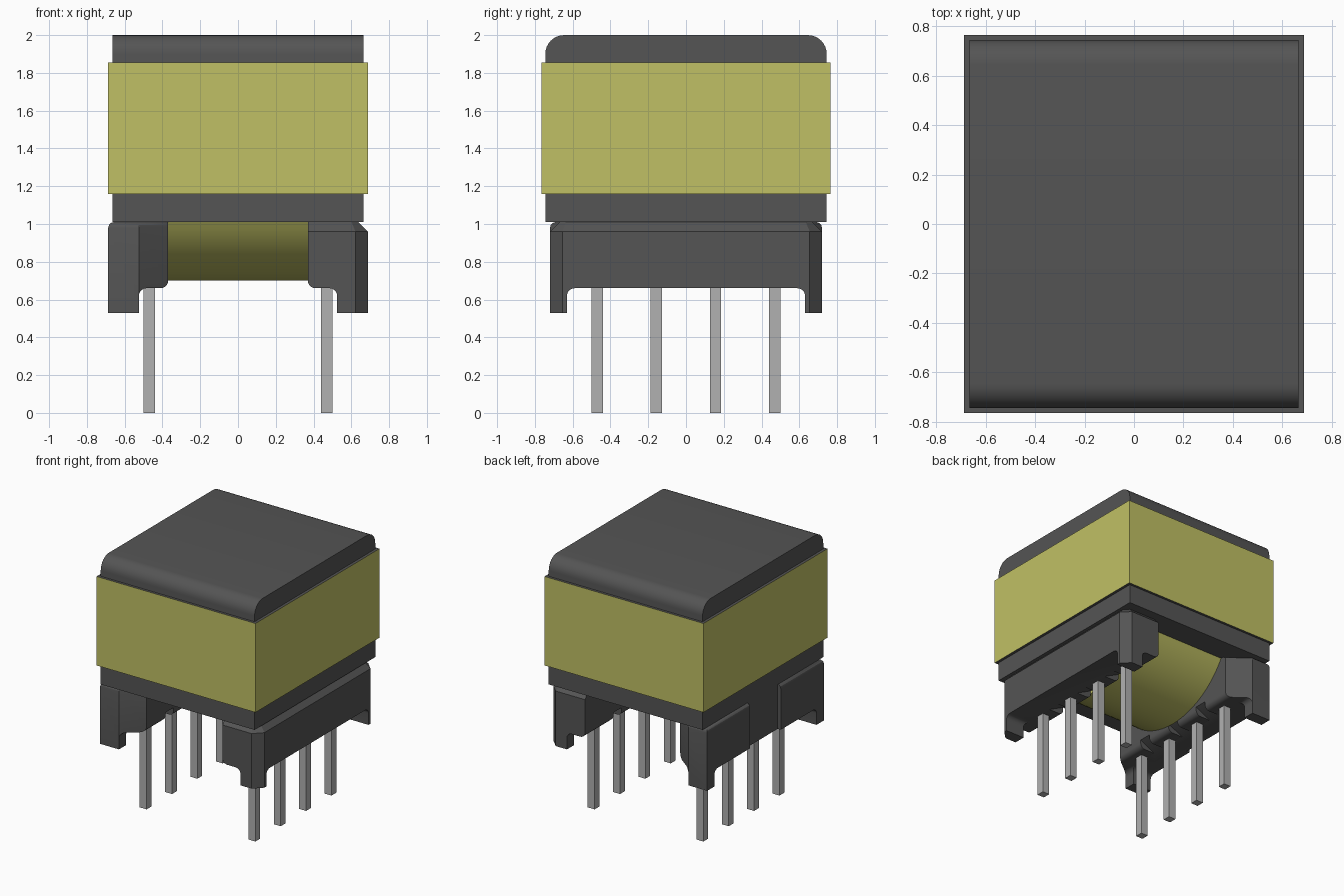
import bpy, bmesh
from math import sin, cos, pi, asin
from mathutils import Vector

cube = bpy.data.objects.get("Cube")
if cube:
    bpy.data.objects.remove(cube)


def material(name, rgb):
    m = bpy.data.materials.new(name)
    m.use_nodes = True
    m.diffuse_color = (*rgb, 1)
    m.node_tree.nodes["Principled BSDF"].inputs["Base Color"].default_value = (*rgb, 1)
    return m


DARK = material("dark grey", (0.09, 0.09, 0.09))
YELLOW = material("tape yellow", (0.53, 0.53, 0.128))
METAL = material("pin metal", (0.44, 0.44, 0.44))


def arc(cx, cy, r, a0, a1, n=8):
    """Points on an arc, angles in degrees."""
    angles = [(a0 + (a1 - a0) * i / n) * pi / 180 for i in range(n + 1)]
    return [(cx + r * cos(a), cy + r * sin(a)) for a in angles]


def prism(name, pts, axis, lo, hi, mat):
    """Extrude a 2D profile along an axis; pts are the other two coordinates in order."""
    def place(p, d):
        return {"x": (d, p[0], p[1]), "y": (p[0], d, p[1]), "z": (p[0], p[1], d)}[axis]
    bm = bmesh.new()
    face = bm.faces.new([bm.verts.new(place(p, lo)) for p in pts])
    new = bmesh.ops.extrude_face_region(bm, geom=[face])["geom"]
    shift = Vector(place((0, 0), hi - lo))
    bmesh.ops.translate(bm, vec=shift, verts=[g for g in new if isinstance(g, bmesh.types.BMVert)])
    bmesh.ops.recalc_face_normals(bm, faces=bm.faces)
    mesh = bpy.data.meshes.new(name)
    bm.to_mesh(mesh)
    bm.free()
    mesh.materials.append(mat)
    ob = bpy.data.objects.new(name, mesh)
    bpy.context.collection.objects.link(ob)
    return ob


def rect(x0, x1, y0, y1):
    return [(x0, y0), (x1, y0), (x1, y1), (x0, y1)]


def activate(ob):
    bpy.ops.object.select_all(action="DESELECT")
    ob.select_set(True)
    bpy.context.view_layer.objects.active = ob


def smooth(ob):
    activate(ob)
    bpy.ops.object.shade_smooth_by_angle(angle=pi / 6)


def cut(ob, cutter):
    cutter.hide_render = True
    mod = ob.modifiers.new("cut", "BOOLEAN")
    mod.operation, mod.solver, mod.object = "DIFFERENCE", "EXACT", cutter
    activate(ob)
    bpy.ops.object.modifier_apply(modifier=mod.name)
    bpy.data.objects.remove(cutter)


def bevel_top(ob, s, width, segments):
    """Soften the outer top edges, leaving the inner one sharp."""
    bm = bmesh.new()
    bm.from_mesh(ob.data)
    edges = [e for e in bm.edges if all(v.co.z > 1 for v in e.verts)
             and not all(s * v.co.x < 0.38 for v in e.verts)]
    bmesh.ops.bevel(bm, geom=edges, offset=width, segments=segments, profile=0.5, affect="EDGES")
    bm.to_mesh(ob.data)
    bm.free()


# Core block with two rounded top edges
core = prism("core", [(-0.745, 1.01), (0.745, 1.01)] + arc(0.645, 1.9, 0.1, 0, 90)
             + arc(-0.645, 1.9, 0.1, 90, 180), "x", -0.665, 0.665, DARK)
smooth(core)

# Tape wrap: yellow sides, dark edges above and below
tape = prism("tape_wrap", rect(-0.687, 0.687, -0.765, 0.765), "z", 1.16, 1.855, YELLOW)
tape.data.materials.append(DARK)
for p in tape.data.polygons:
    p.material_index = int(abs(p.normal.z) > 0.5)

# Curved winding showing under the core
R = 0.64
cz = 0.70 + R
half = asin((cz - 1.01) / R) * 180 / pi
winding = prism("winding", arc(0, cz, R, 180 + half, 360 - half, 32), "x", -0.372, 0.372, YELLOW)
smooth(winding)

# Terminal bars with corner feet
for side, s in (("left", 1), ("right", -1)):
    if s > 0:   # chamfered outer corners
        plan = [(0.37, -0.72), (0.622, -0.72), (0.687, -0.655),
                (0.687, 0.655), (0.622, 0.72), (0.37, 0.72)]
    else:       # slanted inner corners
        plan = [(-0.37, -0.60), (-0.525, -0.72), (-0.687, -0.72),
                (-0.687, 0.72), (-0.525, 0.72), (-0.37, 0.60)]
    bar = prism(side + "_terminal_bar", plan, "z", 0.53, 1.01, DARK)
    bevel_top(bar, s, 0.05 if s > 0 else 0.03, 1 if s > 0 else 3)

    # Clearance between the feet, with filleted corners
    cut(bar, prism("foot_gap_cutter", [(-0.63, 0.3), (0.63, 0.3)]
                   + arc(0.59, 0.62, 0.04, 0, 90, 5) + arc(-0.59, 0.62, 0.04, 90, 180, 5),
                   "x", -1, 1, DARK))
    inner = ([(0.3, 0.3), (0.525, 0.3)] + arc(0.485, 0.62, 0.04, 0, 90, 5)
             + arc(0.41, 0.70, 0.04, 270, 180, 5) + [(0.3, 0.70)])
    cut(bar, prism("inner_cutter", [(s * x, z) for x, z in inner], "y", -1, 1, DARK))

    # Wire slots along the inner lower edge
    for y in (-0.315, 0, 0.315):
        wedge = [(s * 0.3, 0.6), (s * 0.5, 0.6), (s * 0.5, 0.66), (s * 0.3, 0.76)]
        cut(bar, prism("slot_cutter", wedge, "y", y - 0.05, y + 0.05, DARK))

    # Shallow recess marking one side
    if s < 0:
        cut(bar, prism("recess_cutter", rect(-0.8, -0.66, -0.19, 0.19), "z", 0.4, 1.2, DARK))
    smooth(bar)

    # Row of square pins
    for i in range(4):
        x, y = s * 0.47, -0.47 + i * 0.3133
        prism(f"{side}_pin_{i + 1}", rect(x - 0.03, x + 0.03, y - 0.03, y + 0.03),
              "z", 0, 0.75, METAL)
